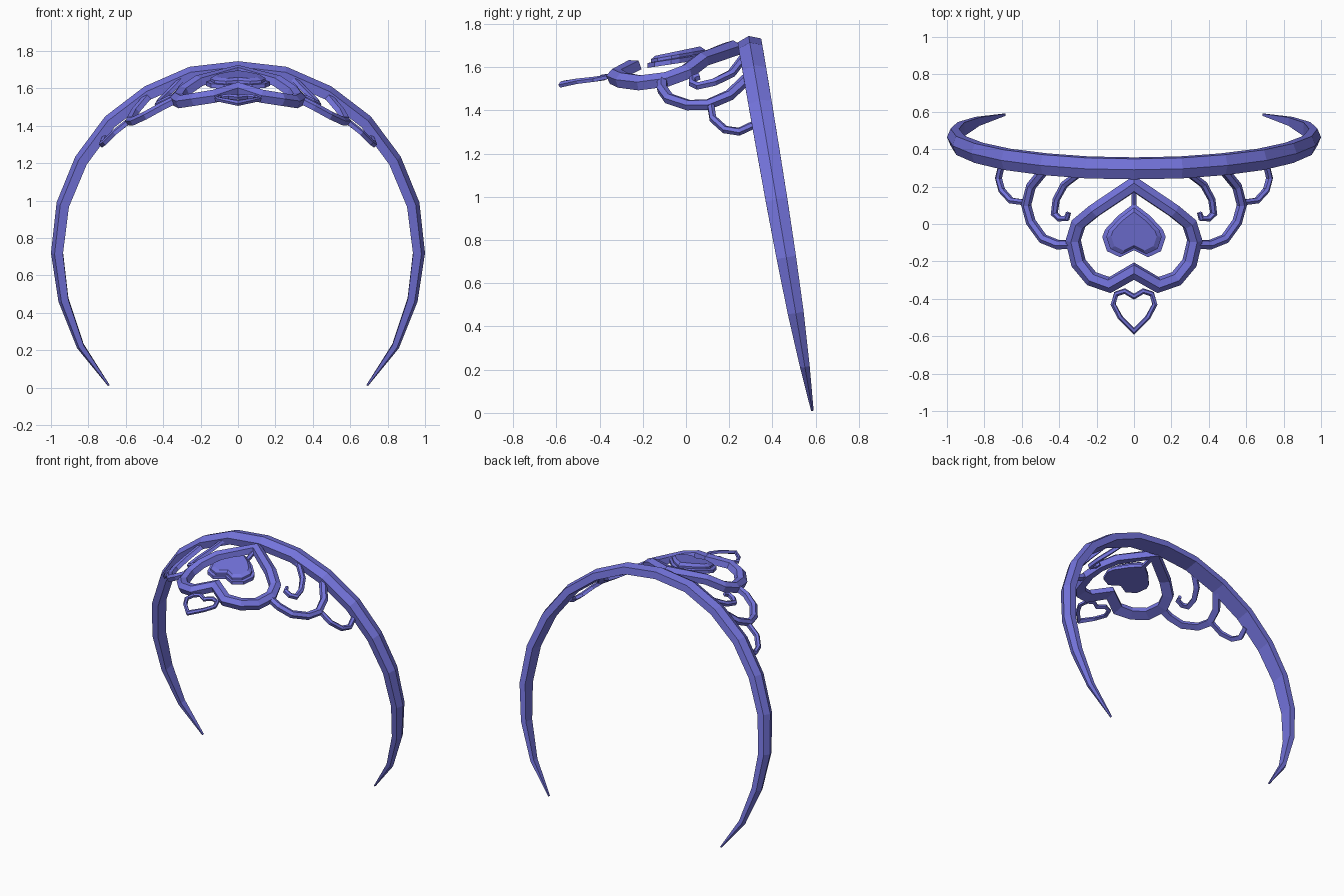
import bpy, bmesh
from mathutils import Vector

if "Cube" in bpy.data.objects:
    bpy.data.objects.remove(bpy.data.objects["Cube"])

metal = bpy.data.materials.new("periwinkle_metal")
metal.diffuse_color = (0.175, 0.175, 0.72, 1)
metal.use_nodes = True
metal.node_tree.nodes["Principled BSDF"].inputs["Base Color"].default_value = metal.diffuse_color


def finish(name, bm, mirror=False):
    bmesh.ops.recalc_face_normals(bm, faces=bm.faces)
    me = bpy.data.meshes.new(name)
    bm.to_mesh(me)
    bm.free()
    me.materials.append(metal)
    ob = bpy.data.objects.new(name, me)
    bpy.context.collection.objects.link(ob)
    if mirror:
        ob.modifiers.new("mirror", 'MIRROR').use_axis[0] = True
    return ob


def both_sides(half):
    """Complete a half outline by reflecting it in x; skip points on x = 0."""
    return half + [(-p[0], *p[1:]) for p in reversed(half) if p[0] > 0]


# ridged bar: (sideways, upwards) with a peaked outer face
RIDGED = [(0, 0.5), (-0.5, 0.2), (-0.5, -0.5), (0.5, -0.5), (0.5, 0.2)]


def sweep(name, path, width, height, closed=False, centre=(0, 0.1, 0.6), anchor=0.0, mirror=False):
    """Sweep the ridged section along a path, facing away from the head centre."""
    pts = [Vector(p[:3]) for p in path]
    n = len(pts)
    w = width if isinstance(width, list) else [width] * n
    h = height if isinstance(height, list) else [height] * n
    bm = bmesh.new()
    rings = []
    for i, p in enumerate(pts):
        a = pts[i - 1] if closed or i > 0 else None
        b = pts[(i + 1) % n] if closed or i < n - 1 else None
        d1 = (p - a).normalized() if a is not None else (b - p).normalized()
        d2 = (b - p).normalized() if b is not None else d1
        t = (d1 + d2).normalized()
        up = p - Vector(centre)
        up = (up - t * up.dot(t)).normalized()
        side = up.cross(t).normalized()
        mitre = 1 / max(d2.dot(t), 0.5)
        rings.append([bm.verts.new(p + side * s * w[i] * mitre + up * (u - anchor) * h[i])
                      for s, u in RIDGED])
    k = len(RIDGED)
    for i in range(n if closed else n - 1):
        r, q = rings[i], rings[(i + 1) % n]
        for j in range(k):
            bm.faces.new((r[j], r[(j + 1) % k], q[(j + 1) % k], q[j]))
    if not closed:
        bm.faces.new(rings[0])
        bm.faces.new(rings[-1])
    return finish(name, bm, mirror)


# tapering, tilted head band (outer ridge line: x, z, width, thickness)
band = [(0, 1.745, .11, .07), (.26, 1.715, .11, .07), (.5, 1.61, .11, .07), (.71, 1.45, .108, .07),
        (.87, 1.235, .105, .07), (.97, .99, .1, .068), (1, .72, .09, .064), (.96, .46, .074, .055),
        (.86, .21, .045, .04), (.695, .008, .012, .01)]
half = [(x, 0.29 + 0.295 * (1.745 - z) / 1.735, z, w, t) for x, z, w, t in band]
full = [(-x, *r) for x, *r in reversed(half[1:])] + half
sweep("head_band", full, [p[3] for p in full], [p[4] for p in full],
      centre=(0, 0.454, 0.78), anchor=0.5)

# large heart frame
sweep("large_heart_frame", both_sides([
    (0, .215, 1.695), (.215, .07, 1.64), (.30, .0, 1.585), (.328, -.09, 1.55), (.30, -.21, 1.535),
    (.23, -.295, 1.548), (.13, -.33, 1.565), (0, -.255, 1.605)]),
    0.07, 0.06, closed=True)

# small heart at the front
sweep("small_heart_frame", both_sides([
    (0, -.39, 1.555), (.05, -.36, 1.56), (.095, -.375, 1.553), (.112, -.43, 1.545),
    (.075, -.5, 1.538), (0, -.575, 1.525)]),
    0.024, 0.022, closed=True)

# side loops and scrolls
sweep("large_side_loop", [
    (.34, -.11, 1.54), (.41, -.112, 1.505), (.49, -.08, 1.46), (.555, .01, 1.43), (.58, .1, 1.432),
    (.555, .2, 1.475), (.49, .28, 1.55)], 0.045, 0.04, mirror=True)
sweep("small_side_loop", [
    (.585, .115, 1.425), (.66, .125, 1.365), (.71, .18, 1.315), (.728, .245, 1.305),
    (.71, .32, 1.34)], 0.03, 0.03, mirror=True)
sweep("scroll", [
    (.29, .275, 1.66), (.375, .21, 1.575), (.418, .13, 1.535), (.428, .055, 1.517),
    (.40, .028, 1.53), (.362, .03, 1.55), (.352, .06, 1.56)],
    [.035, .035, .033, .03, .028, .026, .022], 0.03, mirror=True)

# faceted heart gem: stacked, tilted heart outlines (scale, lift)
outline = both_sides([(0, .11), (.085, .045), (.155, -.03), (.17, -.07), (.145, -.145),
                      (.075, -.178), (0, -.14)])
bm = bmesh.new()
rings = []
for scale, lift in [(1, 0), (1, .022), (.87, .026), (.87, .04), (.72, .056)]:
    rings.append([bm.verts.new((x * scale, -.05 + (y + .05) * scale,
                                1.597 + lift + .15 * (y + .18))) for x, y in outline])
n = len(outline)
for r, q in zip(rings, rings[1:]):
    for j in range(n):
        bm.faces.new((r[j], r[(j + 1) % n], q[(j + 1) % n], q[j]))
bm.faces.new(rings[0])
bm.faces.new(rings[-1])
finish("heart_gem", bm)

# thin bar holding the gem
sweep("gem_holder", [(0, .2, 1.685), (0, .08, 1.645)], 0.028, 0.025)
